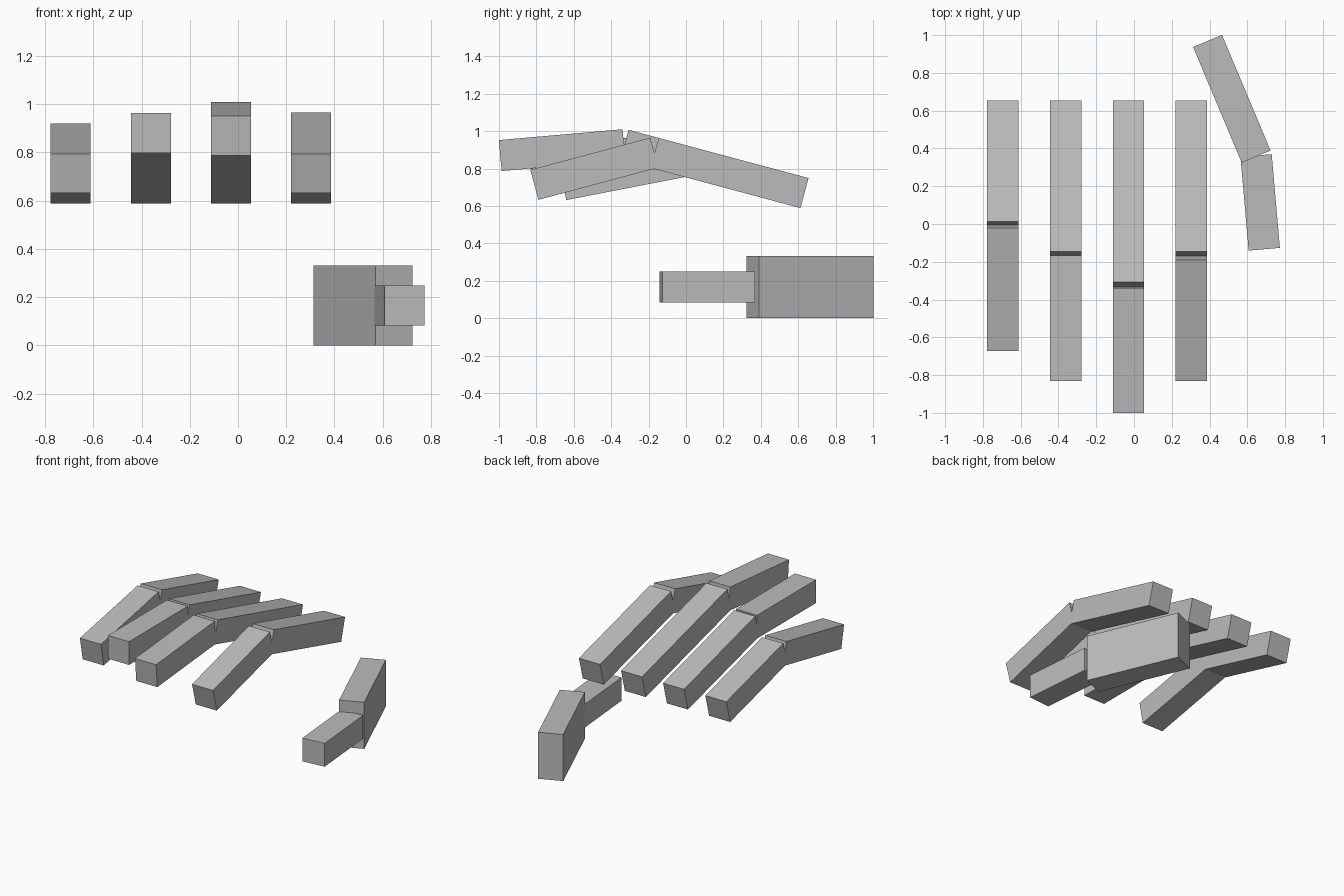
import bpy
import math
from mathutils import Matrix, Vector

if "Cube" in bpy.data.objects:
    bpy.data.objects.remove(bpy.data.objects["Cube"])

T = 0.166  # side of a finger's square section; lengths are multiples of it

grey = bpy.data.materials.new("plain grey")
grey.diffuse_color = (0.5, 0.5, 0.5, 1)
grey.use_nodes = True
grey.node_tree.nodes["Principled BSDF"].inputs["Base Color"].default_value = grey.diffuse_color


def box(name, size, centre, rot):
    """Flat-faced box with its size and placement baked into the mesh."""
    bpy.ops.mesh.primitive_cube_add(size=1)
    ob = bpy.context.object
    ob.name = name
    ob.data.transform(Matrix.Translation(centre) @ rot @ Matrix.Diagonal((*size, 1)))
    ob.data.materials.append(grey)
    return ob


def segment(name, x, length, tilt, top_y, top_z, direction):
    """Finger segment starting at a top edge and running along y (direction +1/-1)."""
    rot = Matrix.Rotation(math.radians(tilt), 4, 'X')
    offset = rot @ Vector((0, direction * length / 2, -T / 2))
    return box(name, (T, length, T), Vector((x, top_y, top_z)) + offset, rot)


# Fingers: name, x, inner length, then outer tilt and its rear top edge (y, z)
fingers = [
    ("little_finger", -0.694, 4 * T, 11, -0.02, 0.921),
    ("ring_finger", -0.361, 5 * T, 0, -0.167, 0.963),
    ("middle_finger", -0.029, 6 * T, 5, -0.339, 1.01),
    ("index_finger", 0.303, 5 * T, 15, -0.191, 0.965),
]
for name, x, inner, tilt, y, z in fingers:
    # inner segment slopes down to the shared back line
    segment(name + "_inner", x, inner, -15, 0.655, 0.749, -1)
    segment(name + "_tip", x, 4 * T, tilt, y, z, -1)

# Thumb: tall base block and thinner tip, both turned in plan
box("thumb_base", (T, 4 * T, 2 * T), Vector((0.518, 0.663, T)),
    Matrix.Rotation(math.radians(22.8), 4, 'Z'))
box("thumb_tip", (T, 3 * T, T), Vector((0.668, 0.1145, T)),
    Matrix.Rotation(math.radians(5), 4, 'Z'))
